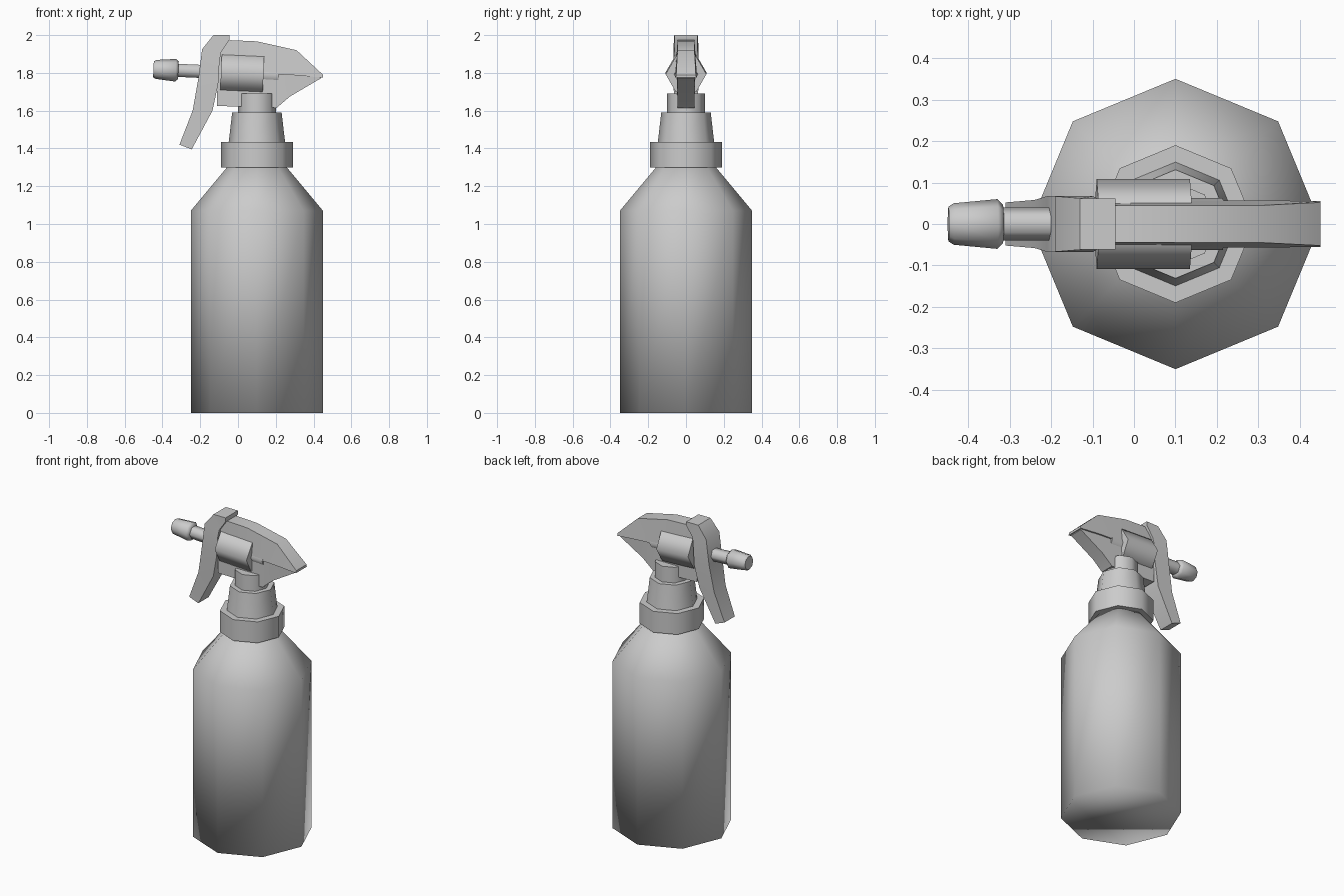
import bpy, bmesh
from math import sin, cos, pi, radians
from mathutils import Matrix

if "Cube" in bpy.data.objects:
    bpy.data.objects.remove(bpy.data.objects["Cube"])


def finish(name, bm, angle):
    bmesh.ops.recalc_face_normals(bm, faces=bm.faces)
    mesh = bpy.data.meshes.new(name)
    bm.to_mesh(mesh)
    bm.free()
    ob = bpy.data.objects.new(name, mesh)
    bpy.context.collection.objects.link(ob)
    bpy.ops.object.select_all(action='DESELECT')
    bpy.context.view_layer.objects.active = ob
    ob.select_set(True)
    if angle is None:
        bpy.ops.object.shade_smooth()
    else:
        bpy.ops.object.shade_smooth_by_angle(angle=radians(angle))
    return ob


def skin(name, rings, angle, matrix=None):
    """Bridge closed rings of points and cap both ends."""
    bm = bmesh.new()
    loops = [[bm.verts.new(p) for p in ring] for ring in rings]
    n = len(loops[0])
    for a, b in zip(loops, loops[1:]):
        for i in range(n):
            j = (i + 1) % n
            bm.faces.new((a[i], a[j], b[j], b[i]))
    bm.faces.new(loops[0])
    bm.faces.new(loops[-1])
    if matrix:
        bm.transform(matrix)
    return finish(name, bm, angle)


def lathe(name, profile, sides, angle=65, matrix=None):
    """Turn (radius, height) points around z."""
    rings = [[(r * cos(2 * pi * i / sides), r * sin(2 * pi * i / sides), h)
              for i in range(sides)] for r, h in profile]
    return skin(name, rings, angle, matrix)


def loft(name, sections, angle=35):
    """Rectangular sections: edge A (x, z, half width), edge B (x, z, half width)."""
    rings = [[(xa, -wa, za), (xa, wa, za), (xb, wb, zb), (xb, -wb, zb)]
             for xa, za, wa, xb, zb, wb in sections]
    return skin(name, rings, angle)


# Bottle, collar and neck share an upright axis at x = 0.1
upright = Matrix.Translation((0.1, 0, 0))
lathe("bottle", [(0.35, 0), (0.35, 1.07), (0.15, 1.31)], 8, None, upright)
lathe("collar", [(0.19, 1.30), (0.19, 1.435)], 8, 65, upright)
lathe("cap", [(0.15, 1.43), (0.146, 1.46), (0.131, 1.59)], 8, 65, upright)
lathe("neck_tube", [(0.1, 1.58), (0.1, 1.69)], 8, 65, upright)

# Spray head: upper shell overhanging a narrower lower shell
loft("head_upper", [
    (-0.11, 1.955, 0.045, -0.11, 1.80, 0.05),
    (-0.04, 1.973, 0.045, -0.04, 1.80, 0.055),
    (0.10, 1.967, 0.045, 0.10, 1.797, 0.057),
    (0.31, 1.92, 0.045, 0.31, 1.787, 0.057),
    (0.45, 1.79, 0.052, 0.45, 1.775, 0.055)])
loft("head_lower", [
    (-0.11, 1.81, 0.048, -0.11, 1.625, 0.048),
    (0.205, 1.80, 0.048, 0.205, 1.615, 0.045),
    (0.275, 1.795, 0.048, 0.275, 1.675, 0.045),
    (0.44, 1.782, 0.048, 0.44, 1.772, 0.045)])

# Trigger hooked over the front of the head
loft("trigger", [
    (-0.045, 2.00, 0.062, -0.045, 1.975, 0.062),
    (-0.13, 2.00, 0.062, -0.09, 1.91, 0.062),
    (-0.19, 1.925, 0.067, -0.098, 1.86, 0.067),
    (-0.21, 1.77, 0.067, -0.105, 1.74, 0.067),
    (-0.24, 1.60, 0.058, -0.135, 1.60, 0.058),
    (-0.31, 1.42, 0.052, -0.245, 1.395, 0.052)])

# Pump parts lie along a slightly tilted x axis; points of each section face +-y
tilt = (Matrix.Translation((0.02, 0, 1.798)) @ Matrix.Rotation(radians(2.6), 4, 'Y')
        @ Matrix.Rotation(radians(90), 4, 'Y') @ Matrix.Rotation(radians(90), 4, 'Z'))
lathe("pump_barrel", [(0.108, -0.11), (0.108, 0.115)], 6, 65, tilt)
lathe("pump_rear", [(0.063, 0.10), (0.063, 0.195)], 6, 65, tilt)
lathe("nozzle_stem", [(0.04, -0.35), (0.04, -0.10)], 6, 65, tilt)
lathe("nozzle_tip", [(0.042, -0.468), (0.05, -0.455), (0.06, -0.35), (0.046, -0.336)], 8, 50, tilt)
